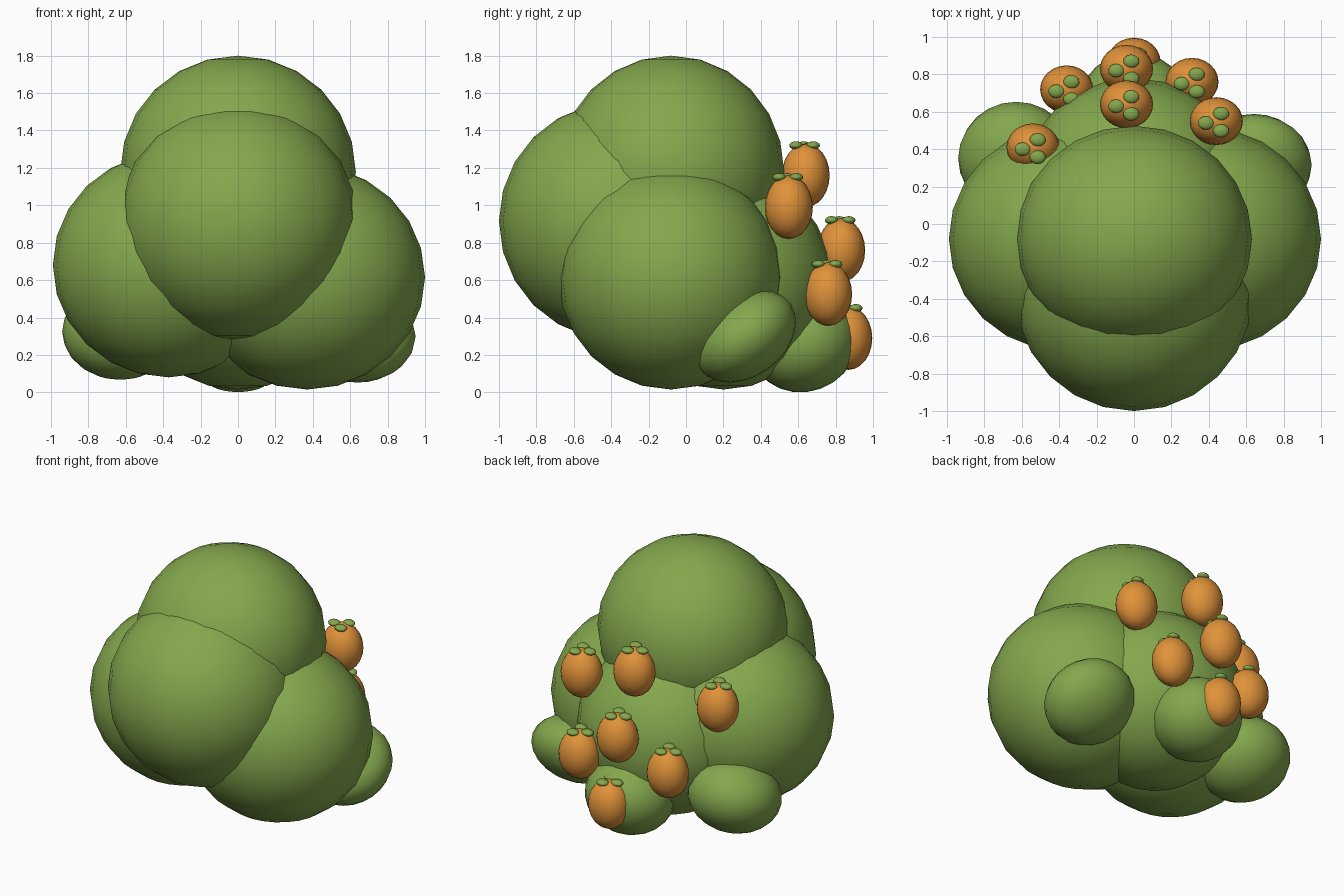
import bpy
from math import radians

cube = bpy.data.objects.get("Cube")
if cube:
    bpy.data.objects.remove(cube, do_unlink=True)


def make_material(name, colour):
    mat = bpy.data.materials.new(name)
    mat.use_nodes = True
    mat.diffuse_color = colour
    mat.node_tree.nodes["Principled BSDF"].inputs["Base Color"].default_value = colour
    return mat


LEAF = make_material("leaf green", (0.23, 0.39, 0.075, 1))
FRUIT = make_material("fruit orange", (0.75, 0.29, 0.042, 1))


def ball(name, centre, radii, mat, tilt=0, segments=24):
    """Smooth ellipsoid, tilted about the x axis in degrees."""
    bpy.ops.mesh.primitive_uv_sphere_add(
        segments=segments, ring_count=segments // 2, radius=1,
        location=centre, rotation=(radians(tilt), 0, 0))
    obj = bpy.context.object
    obj.name = name
    obj.scale = radii
    obj.data.materials.append(mat)
    bpy.ops.object.shade_smooth()
    return obj


# Large foliage masses
ball("top_foliage", (0, -0.08, 1.18), (0.63, 0.605, 0.62), LEAF)
ball("front_foliage", (0, -0.37, 0.915), (0.635, 0.63, 0.635), LEAF)
ball("left_foliage", (0.37, -0.08, 0.615), (0.63, 0.6, 0.6), LEAF)
ball("right_foliage", (-0.37, -0.08, 0.68), (0.62, 0.6, 0.6), LEAF)
ball("back_foliage", (0, 0.2, 0.6), (0.6, 0.58, 0.585), LEAF)

# Small low clumps
ball("left_clump", (0.64, 0.315, 0.3), (0.31, 0.3, 0.215), LEAF, 36)
ball("right_clump", (-0.63, 0.35, 0.325), (0.31, 0.31, 0.25), LEAF, 20)
ball("back_clump", (0, 0.63, 0.265), (0.3, 0.29, 0.262), LEAF, 20)

# Hanging fruits, each with three leaflets on its crown
fruit_spots = [
    (-0.04, 0.64, 1.16), (0.44, 0.55, 0.99), (-0.04, 0.83, 0.76),
    (0.31, 0.76, 0.525), (0, 0.868, 0.29), (-0.36, 0.72, 0.55),
    (-0.54, 0.41, 0.95),
]
leaflets = [(-0.055, -0.01), (0.025, 0.04), (0.025, -0.052)]

for i, (x, y, z) in enumerate(fruit_spots, 1):
    ball(f"fruit_{i}", (x, y, z), (0.142, 0.128, 0.17), FRUIT)
    for j, (dx, dy) in enumerate(leaflets, 1):
        ball(f"fruit_{i}_leaflet_{j}", (x + dx, y + dy, z + 0.16),
             (0.043, 0.036, 0.022), LEAF, segments=16)
